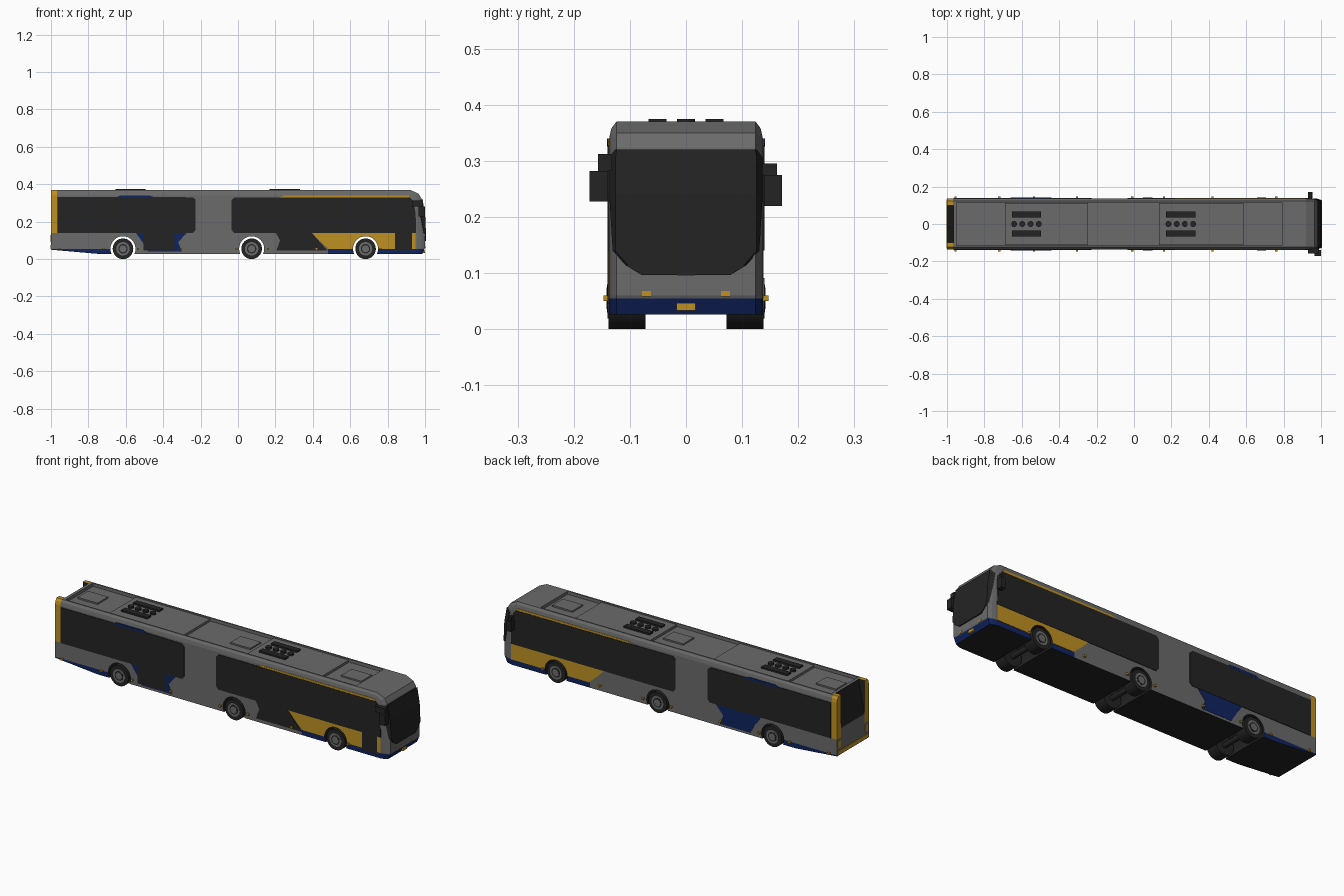
import bpy, bmesh, math
from mathutils import Matrix

cube = bpy.data.objects.get("Cube")
if cube:
    bpy.data.objects.remove(cube, do_unlink=True)

# Palette, shared by every part so that the slot numbers always agree
GREY, BLACK, GOLD, BLUE = range(4)
COLOURS = [("body_grey", (0.145, 0.145, 0.145, 1)), ("glass_black", (0.017, 0.017, 0.017, 1)),
           ("gold", (0.52, 0.28, 0.016, 1)), ("dark_blue", (0.005, 0.017, 0.115, 1))]
MATS = []
for mat_name, col in COLOURS:
    m = bpy.data.materials.new(mat_name)
    m.use_nodes = True
    m.diffuse_color = col
    bsdf = m.node_tree.nodes["Principled BSDF"]
    bsdf.inputs["Base Color"].default_value = col
    bsdf.inputs["Roughness"].default_value = 0.7
    MATS.append(m)


def finish(name, bm, mat=None):
    bmesh.ops.recalc_face_normals(bm, faces=bm.faces[:])
    if mat is not None:
        for f in bm.faces:
            f.material_index = mat
    me = bpy.data.meshes.new(name)
    bm.to_mesh(me)
    bm.free()
    for m in MATS:
        me.materials.append(m)
    ob = bpy.data.objects.new(name, me)
    bpy.context.collection.objects.link(ob)
    return ob


def loft(layers):
    """Skin equal-length closed loops and cap both ends."""
    bm = bmesh.new()
    rings = [[bm.verts.new(p) for p in ring] for ring in layers]
    n = len(rings[0])
    for a, b in zip(rings, rings[1:]):
        for i in range(n):
            j = (i + 1) % n
            bm.faces.new((a[i], a[j], b[j], b[i]))
    bm.faces.new(rings[0])
    bm.faces.new(rings[-1])
    return bm


def prism(name, pts, y0, y1, mat):
    return finish(name, loft([[(x, y, z) for x, z in pts] for y in (y0, y1)]), mat)


def box(name, x0, x1, y0, y1, z0, z1, mat):
    return prism(name, [(x0, z0), (x1, z0), (x1, z1), (x0, z1)], y0, y1, mat)


def cylinder(name, r, depth, loc, mat, axis="Y", seg=32):
    bm = bmesh.new()
    rot = Matrix.Rotation(math.pi / 2, 4, "X") if axis == "Y" else Matrix()
    bmesh.ops.create_cone(bm, cap_ends=True, segments=seg, radius1=r, radius2=r, depth=depth,
                          matrix=Matrix.Translation(loc) @ rot)
    ob = finish(name, bm, mat)
    for p in ob.data.polygons:
        p.use_smooth = len(p.vertices) == 4
    for e in ob.data.edges:
        a, b = (ob.data.vertices[v].co for v in e.vertices)
        k = 1 if axis == "Y" else 2
        e.use_edge_sharp = abs(a[k] - b[k]) < 1e-5
    return ob


def cut(ob, cutters):
    bpy.context.view_layer.objects.active = ob
    for c in cutters:
        mod = ob.modifiers.new("cut", "BOOLEAN")
        mod.operation, mod.solver, mod.object = "DIFFERENCE", "EXACT", c
        bpy.ops.object.modifier_apply(modifier=mod.name)


# Body: side outline lofted across the width; front and top pull in at the sides
W = 0.137
OUTLINE = [  # x, z, front weight, top weight
    (-1, .05, 0, 0), (-.75, .028, 0, 0), (.985, .026, 1, 0), (1, .06, 1, 0), (1, .13, 1, 0),
    (.995, .24, 1, 0), (.98, .325, 1, .3), (.965, .35, 1, .7), (.92, .37, 0, 1), (-1, .37, 0, 1)]
LAYERS = [(W, .04, .03), (.133, .02, .012), (.124, 0, 0), (.1, 0, 0)]  # y, front pull, top drop
LAYERS += [(-y, d, t) for y, d, t in reversed(LAYERS)]
bm = loft([[(x - f * d, y, z - w * t) for x, z, f, w in OUTLINE] for y, d, t in LAYERS])
for co, no in [((-.968, 0, 0), (1, 0, 0)), ((-.68, 0, 0), (1, 0, 0)), ((.48, 0, 0), (1, 0, 0)),
               ((0, 0, .14), (0, 0, 1)), ((0, 0, .055), (0, 0, 1))]:
    bmesh.ops.bisect_plane(bm, geom=bm.verts[:] + bm.edges[:] + bm.faces[:], plane_co=co, plane_no=no)
bmesh.ops.recalc_face_normals(bm, faces=bm.faces[:])
for f in bm.faces:
    c, n = f.calc_center_median(), f.normal
    f.material_index = GREY
    if n.z < -.8:
        f.material_index = BLACK
    elif c.x < -.968 and c.z > .14 and abs(c.y) > .1:
        f.material_index = GOLD
    elif c.z < .056 and (c.x > .48 or c.x < -.68):
        f.material_index = BLUE
body = finish("body", bm)

# Wheel tunnels, sunken roof and sloped rear window notch
WHEELS = (-.615, .073, .682)
arches = [cylinder("arch_cutter", .067, .4, (x, 0, .055), BLACK) for x in WHEELS]
roof_well = box("roof_cutter", -.95, .79, -.116, .116, .353, .45, GREY)
rear_notch = prism("rear_cutter", [(-1.05, .19), (-1, .19), (-.966, .36), (-.966, .45), (-1.05, .45)],
                   -.1, .1, BLACK)
cut(body, arches + [roof_well, rear_notch])

# Painted areas and windows on both sides
REAR_WINDOW = [(-.965, .14), (-.24, .14), (-.226, .155), (-.226, .315), (-.24, .33), (-.4, .332),
               (-.965, .332)]
FRONT_WINDOW = [(-.02, .14), (.952, .14), (.95, .24), (.938, .31), (.92, .328), (-.02, .33),
                (-.034, .315), (-.034, .155)]
GOLD_SWEEP = [(.39, .145), (.44, .095), (.485, .055), (.95, .055), (.95, .145)]
BLUE_SWEEP = [(-.55, .145), (-.51, .09), (-.48, .04), (-.3, .04), (-.32, .09), (-.27, .145)]
for side, s in (("left", 1), ("right", -1)):
    def plate(part, pts, mat, t):
        return prism(f"{side}_{part}", pts, s * (W - .003), s * (W + t), mat)

    plate("rear_windows", REAR_WINDOW, BLACK, .003)
    plate("front_windows", FRONT_WINDOW, BLACK, .003)
    cut(plate("gold_sweep", GOLD_SWEEP, GOLD, .0015), [arches[2]])
    plate("blue_sweep", BLUE_SWEEP, BLUE, .0015)
    plate("gold_roof_stripe", [(.22, .33), (.915, .328), (.915, .34), (.25, .34)], GOLD, .002)
    plate("blue_roof_patch", [(-.66, .326), (-.44, .326), (-.47, .34), (-.63, .34)], BLUE, .0035)
    # Side marker lamps
    for i, x in enumerate((-.955, -.72, -.535, -.305, -.01, .16, .42, .76)):
        box(f"{side}_marker_{i}", x - .006, x + .006, s * W, s * (W + .01), .05, .06, GOLD)

# Doors, on the right side only
for name, pts in (("rear_door", [(-.505, .045), (-.34, .045), (-.34, .145), (-.505, .145)]),
                  ("middle_door", [(.2, .145), (.225, .1), (.205, .045), (.48, .045), (.43, .1), (.39, .145)]),
                  ("front_door", [(.84, .045), (.93, .045), (.93, .145), (.84, .145)])):
    prism(name, pts, -W + .003, -W - .0025, BLACK)


# Windscreen wrapped on the curved nose
def lerp(v, table):
    for (a, p), (b, q) in zip(table, table[1:]):
        if v <= b:
            return p + (q - p) * max(0, v - a) / (b - a)
    return table[-1][1]


NOSE = [(.06, 1), (.13, 1), (.24, .995), (.325, .98), (.35, .965)]
PULL = [(0, 0), (.124, 0), (.133, .02), (W, .04)]
bm = bmesh.new()
rows = []
for z, hw in ((.097, .08), (.115, .105), (.14, .128), (.24, .134), (.305, .134), (.32, .124)):
    ys = (-hw, -min(hw - .002, .124), min(hw - .002, .124), hw)
    rows.append([bm.verts.new((lerp(z, NOSE) - lerp(abs(y), PULL) + .003, y, z)) for y in ys])
for a, b in zip(rows, rows[1:]):
    for i in range(3):
        bm.faces.new((a[i], a[i + 1], b[i + 1], b[i]))
screen = finish("windscreen", bm, BLACK)
solid = screen.modifiers.new("thickness", "SOLIDIFY")
solid.thickness, solid.offset = .006, 0

# Nose and tail details
box("front_plate", .98, 1.0, -.017, .017, .033, .047, GOLD)
box("screen_badge_strip", .99, 1.004, -.016, .016, .096, .102, GREY)
box("rear_bumper_band", -1.002, -.99, -.13, .13, .053, .075, GOLD)
for s in (1, -1):
    box("headlamp", .99, 1.002, s * .062, s * .078, .058, .068, GOLD)
    box("tail_lamp", -1.002, -.99, s * .105, s * .125, .09, .13, GOLD)

# Mirrors on arms
box("left_mirror", .93, .955, .14, .171, .22, .275, BLACK)
box("left_mirror_arm", .935, .95, .132, .162, .275, .295, BLACK)
box("right_mirror", .965, 1.0, -.172, -.14, .228, .282, BLACK)
box("right_mirror_arm", .93, .99, -.157, -.132, .282, .312, BLACK)

# Roof panels with ventilation units, and hatches
for x0, x1, vx in ((-.69, -.245, -.575), (.135, .585, .25)):
    box("roof_panel", x0, x1, -.111, .111, .35, .366, GREY)
    for s in (1, -1):
        box("vent_bar", vx - .078, vx + .078, s * .035, s * .067, .36, .375, BLACK)
    for i in range(4):
        cylinder("vent_fan", .016, .014, (vx - .066 + i * .044, 0, .368), BLACK, "Z", 10)
for x in (-.87, .045, .71):
    box("roof_hatch", x - .06, x + .06, -.045, .045, .35, .361, GREY)

# Wheels and axles
for x in WHEELS:
    cylinder("axle", .014, .2, (x, 0, .05), BLACK, seg=12)
    for s in (1, -1):
        cylinder("tyre", .055, .066, (x, s * .105, .055), BLACK)
        cylinder("rim", .036, .066, (x, s * .107, .055), GREY)
        cylinder("rim_ring", .025, .067, (x, s * .1075, .055), BLACK)
        cylinder("hub", .019, .067, (x, s * .1085, .055), GREY, seg=16)

for c in arches + [roof_well, rear_notch]:
    bpy.data.objects.remove(c, do_unlink=True)
